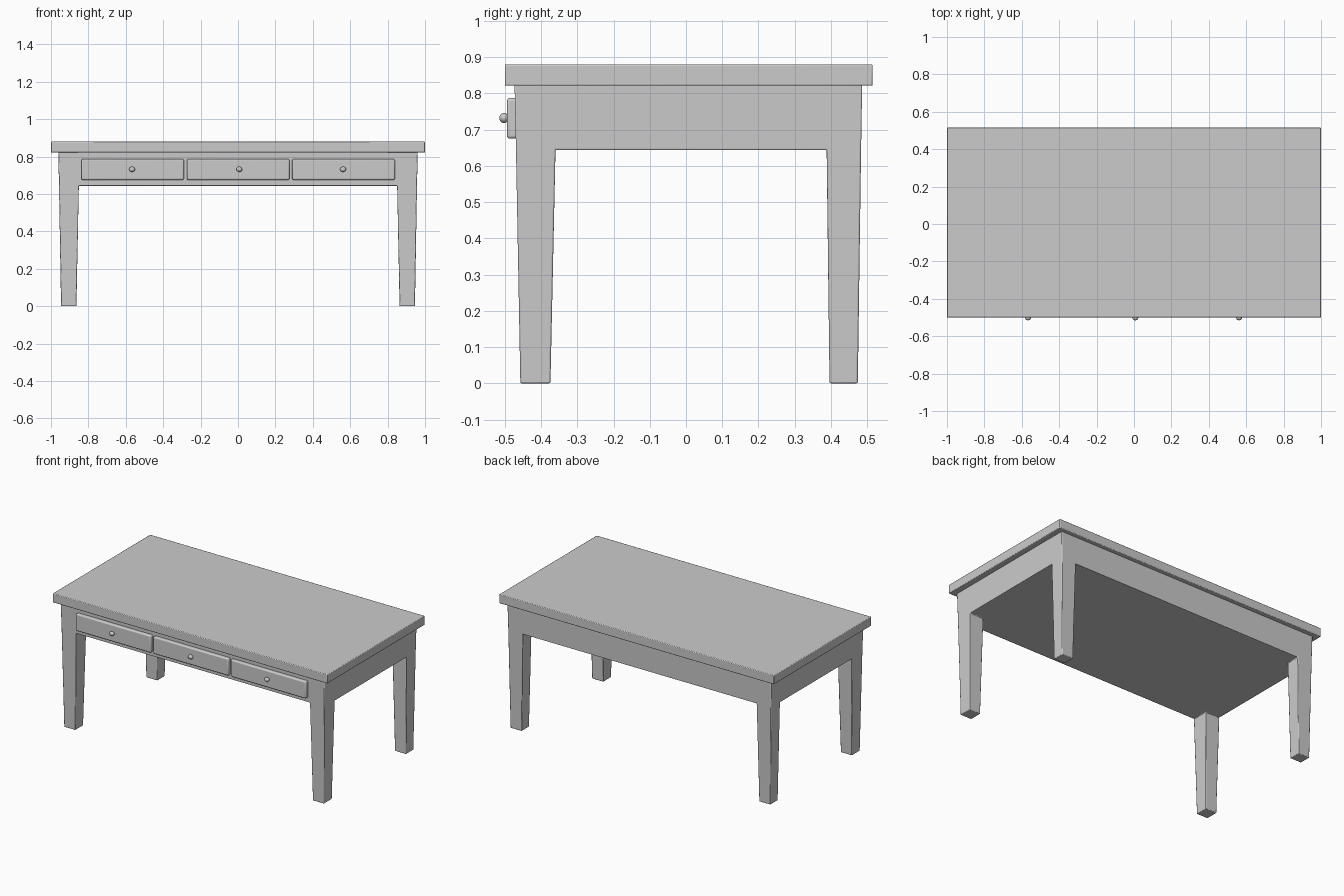
import bpy, bmesh
from mathutils import Matrix

if "Cube" in bpy.data.objects:
    bpy.data.objects.remove(bpy.data.objects["Cube"])


def finish(name, bm, bevel=0.0, segments=2):
    bmesh.ops.recalc_face_normals(bm, faces=bm.faces)
    mesh = bpy.data.meshes.new(name)
    bm.to_mesh(mesh)
    bm.free()
    ob = bpy.data.objects.new(name, mesh)
    bpy.context.collection.objects.link(ob)
    if bevel:
        mod = ob.modifiers.new("Bevel", "BEVEL")
        mod.width, mod.segments = bevel, segments
        mod.limit_method, mod.angle_limit = "ANGLE", 0.6
    bpy.ops.object.select_all(action="DESELECT")
    ob.select_set(True)
    bpy.context.view_layer.objects.active = ob
    bpy.ops.object.shade_smooth_by_angle()
    return ob


def box(name, lo, hi, bevel, segments=2):
    bm = bmesh.new()
    size = [b - a for a, b in zip(lo, hi)]
    mid = [(a + b) / 2 for a, b in zip(lo, hi)]
    bmesh.ops.create_cube(bm, size=1, matrix=Matrix.Translation(mid) @ Matrix.Diagonal((*size, 1)))
    return finish(name, bm, bevel, segments)


# Apron block and four tapered legs as one continuous shell of stacked cells
ZS = [0.0, 0.644, 0.825]
XS = [[-0.946, -0.864, 0.864, 0.946], [-0.957, -0.851, 0.851, 0.957], [-0.961, -0.851, 0.851, 0.961]]
YS = [[-0.457, -0.374, 0.396, 0.474], [-0.469, -0.360, 0.388, 0.483], [-0.473, -0.360, 0.388, 0.486]]
cells = {(i, j, 1) for i in range(3) for j in range(3)}
cells |= {(i, j, 0) for i in (0, 2) for j in (0, 2)}
bm = bmesh.new()
verts = {}


def vert(i, j, k):
    if (i, j, k) not in verts:
        verts[i, j, k] = bm.verts.new((XS[k][i], YS[k][j], ZS[k]))
    return verts[i, j, k]


for cell in cells:
    for axis in range(3):
        for side in (0, 1):
            other = list(cell)
            other[axis] += 2 * side - 1
            if tuple(other) in cells:
                continue
            corners = []
            for u, v in ((0, 0), (1, 0), (1, 1), (0, 1)):
                c = list(cell)
                c[axis] += side
                c[(axis + 1) % 3] += u
                c[(axis + 2) % 3] += v
                corners.append(vert(*c))
            bm.faces.new(corners)
finish("apron_and_legs", bm, 0.004)

# Table top
box("table_top", (-1, -0.5, 0.821), (1, 0.515, 0.88), 0.004)

# Drawer fronts with round knobs
for name, x0, x1, xk in (("left", -0.838, -0.289, -0.566),
                         ("middle", -0.273, 0.275, 0.007),
                         ("right", 0.290, 0.839, 0.562)):
    box(name + "_drawer", (x0, -0.494, 0.675), (x1, -0.46, 0.787), 0.008, 3)
    bm = bmesh.new()
    bmesh.ops.create_uvsphere(bm, u_segments=20, v_segments=12, radius=1,
                              matrix=Matrix.Translation((xk, -0.502, 0.732))
                              @ Matrix.Diagonal((0.016, 0.013, 0.014, 1)))
    finish(name + "_knob", bm)
